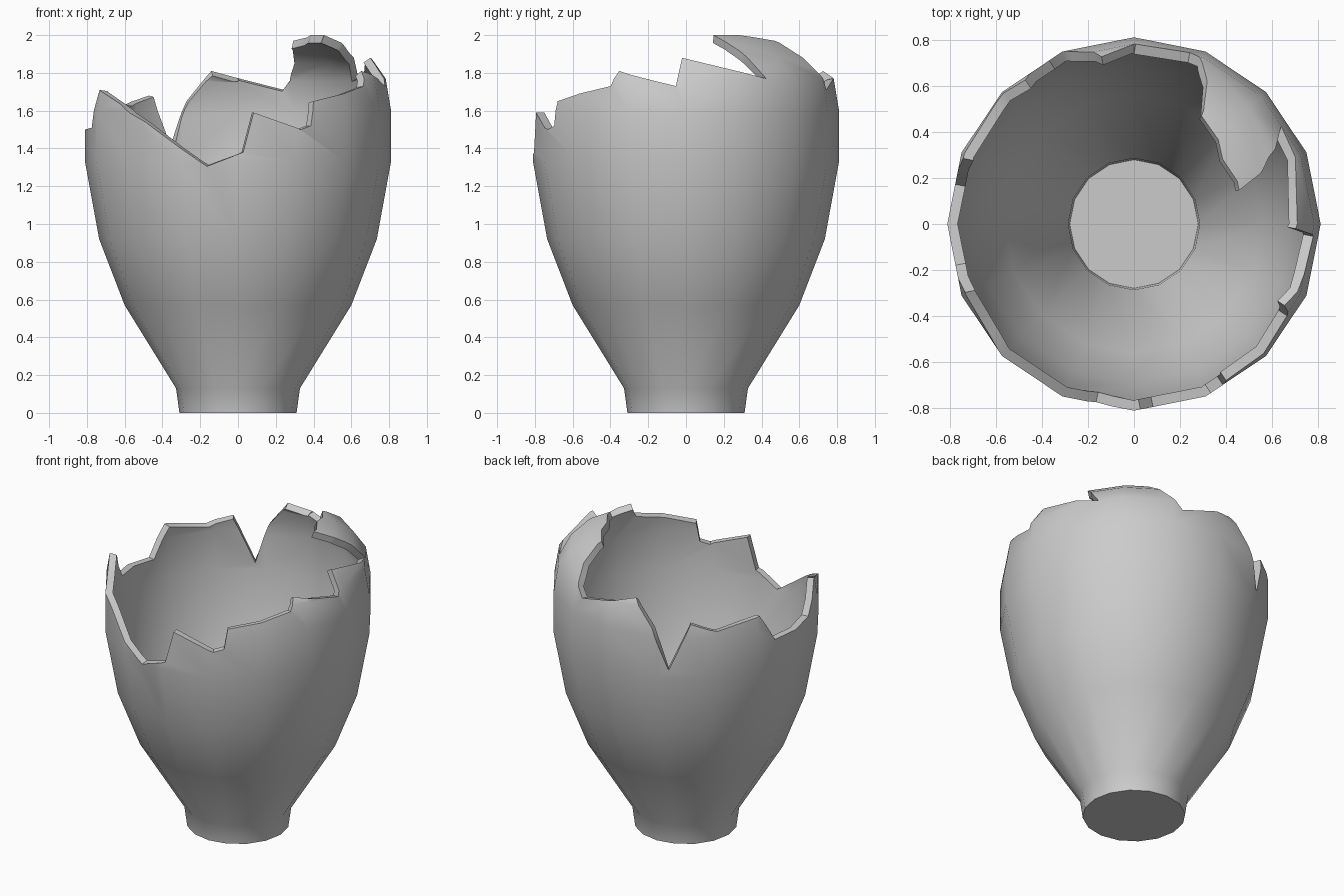
import bpy, bmesh
from math import sin, cos, radians, floor

if "Cube" in bpy.data.objects:
    bpy.data.objects.remove(bpy.data.objects["Cube"])

SIDES = 16
STEP = 360 / SIDES
# outer silhouette: (height, radius)
PROFILE = [(0, .31), (.13, .328), (.57, .60), (.92, .735), (1.33, .81),
           (1.6, .81), (1.77, .782), (1.88, .705), (1.96, .59), (2.0, .485)]
# broken rim, counter-clockwise from the front-left seam: (angle, height)
RIM = [(-112.5, 1.405), (-102, 1.305), (-88, 1.38), (-84, 1.59), (-65.5, 1.50),
       (-61, 1.52), (-59.5, 1.65), (-31, 1.73), (-28.5, 1.81), (-4, 1.73),
       (-1.7, 1.88), (33.7, 1.77), (26.5, 1.91), (17.7, 2.0), (36, 2.0),
       (58, 1.97), (66, 1.82), (72, 1.71), (101, 1.81), (110, 1.65),
       (117.5, 1.38), (127, 1.68), (139, 1.63), (159, 1.68), (167.5, 1.49),
       (193, 1.51), (202, 1.71), (218, 1.635), (232, 1.54), (247.5, 1.405)]


def radius(z):
    for (z0, r0), (z1, r1) in zip(PROFILE, PROFILE[1:]):
        if z <= z1 + 1e-6:
            return r0 + (r1 - r0) * (z - z0) / (z1 - z0)
    return PROFILE[-1][1]


def wrap(u, z):
    """Roll the flat pattern onto the faceted body of the pot."""
    k = floor(u + 1e-5)
    f = u - k
    a, b = radians(k * STEP), radians((k + 1) * STEP)
    r = radius(z)
    return (r * (cos(a) * (1 - f) + cos(b) * f),
            r * (sin(a) * (1 - f) + sin(b) * f), z)


# flat pattern of the wall, sliced into columns and rows
bm = bmesh.new()
pattern = [(RIM[0][0], 0), (RIM[-1][0], 0)] + RIM[::-1]
bm.faces.new([bm.verts.new((a / STEP, z, 0)) for a, z in pattern])


def slice_at(co, no):
    geom = bm.verts[:] + bm.edges[:] + bm.faces[:]
    bmesh.ops.bisect_plane(bm, geom=geom, dist=1e-5, plane_co=co, plane_no=no)


first = round(RIM[0][0] / STEP)
for i in range(first + 1, first + SIDES):
    slice_at((i, 0, 0), (1, 0, 0))
for z, _ in PROFILE[1:-1]:
    slice_at((0, z, 0), (0, 1, 0))
for v in bm.verts:
    v.co = wrap(v.co.x, v.co.y)
bmesh.ops.remove_doubles(bm, verts=bm.verts[:], dist=1e-4)

# base disc
base = [e for e in bm.edges if e.is_boundary and all(v.co.z < 1e-4 for v in e.verts)]
cap = bmesh.ops.contextual_create(bm, geom=base)["faces"][0]
cap.normal_update()
if cap.normal.z > 0:
    cap.normal_flip()

mesh = bpy.data.meshes.new("broken_pot")
bm.to_mesh(mesh)
bm.free()
pot = bpy.data.objects.new("broken_pot", mesh)
bpy.context.collection.objects.link(pot)
bpy.context.view_layer.objects.active = pot
pot.select_set(True)

# wall thickness
shell = pot.modifiers.new("thickness", 'SOLIDIFY')
shell.thickness = .045
shell.offset = -1
bpy.ops.object.modifier_apply(modifier=shell.name)
bpy.ops.object.shade_smooth_by_angle(angle=radians(35))
